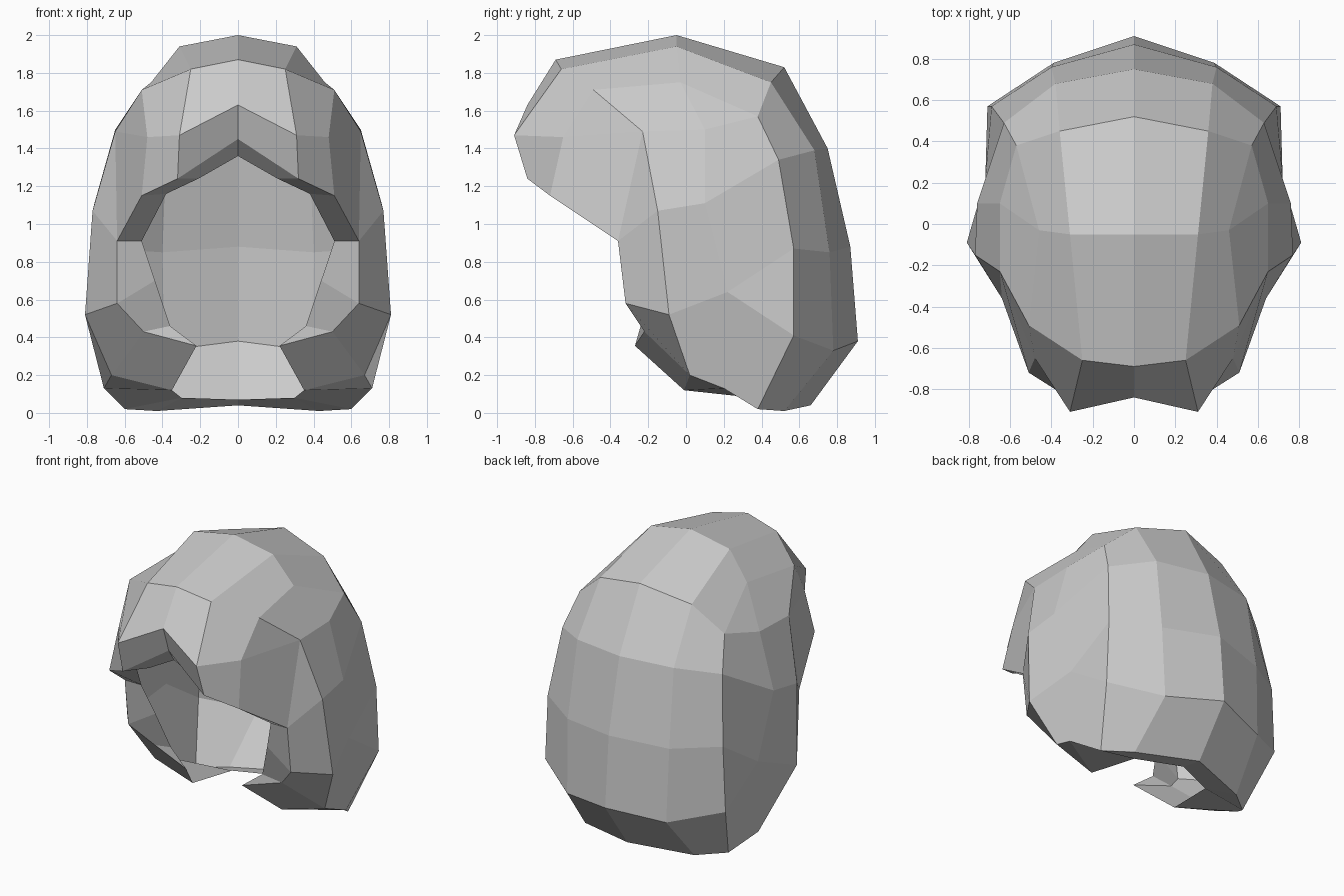
import bpy
import bmesh
from mathutils import Vector

default_cube = bpy.data.objects.get("Cube")
if default_cube:
    bpy.data.objects.remove(default_cube, do_unlink=True)


def make_material(name, colour):
    material = bpy.data.materials.new(name)
    material.use_nodes = True
    material.diffuse_color = colour
    shader = material.node_tree.nodes["Principled BSDF"]
    shader.inputs["Base Color"].default_value = colour
    shader.inputs["Roughness"].default_value = .8
    return material


def loft(mesh, first_row, second_row):
    """Bridge two rows of points; repeated points close a quad to a triangle."""
    pairs = list(zip(first_row, second_row))
    for (a, b), (d, c) in zip(pairs, pairs[1:]):
        corners = []
        for point in (a, b, c, d):
            vert = shared.get(point)
            if vert is None:
                vert = shared[point] = mesh.verts.new(point)
            if vert not in corners:
                corners.append(vert)
        if len(corners) > 2:
            mesh.faces.new(corners)


def build_half_shell(mesh):
    # Ribs running from the brim, over the crown and down the back
    centre_rib = [(0, -.78, 1.45), (0, -.84, 1.63), (0, -.69, 1.87),
                  (0, -.05, 2), (0, .52, 1.83), (0, .75, 1.4),
                  (0, .87, .88), (0, .91, .38), (0, .66, .04)]
    middle_rib = [(.32, -.84, 1.24), (.31, -.91, 1.47), (.25, -.66, 1.82),
                  (.31, -.05, 1.94), (.36, .45, 1.75), (.38, .68, 1.39),
                  (.4, .76, .85), (.39, .78, .33), (.43, .52, .01)]
    side_rib = [(.51, -.72, 1.15), (.48, -.65, 1.46), (.51, -.49, 1.71),
                (.46, -.03, 1.75), (.57, .38, 1.57), (.63, .49, 1.34),
                (.69, .57, .87), (.71, .57, .41), (.6, .38, .02)]
    loft(mesh, centre_rib, middle_rib)
    loft(mesh, middle_rib, side_rib)

    # Temple and cheek corners
    temple_front, temple_back = (.65, -.23, 1.49), (.65, .1, 1.5)
    ear_front, ear_back = (.77, -.15, 1.07), (.76, .1, 1.11)
    cheek_top, cheek_bottom = (.64, -.36, .91), (.64, -.32, .58)
    jaw_front, jaw_back = (.81, -.09, .52), (.72, .22, .64)
    hem_front, hem_back = (.67, .02, .2), (.71, .2, .13)
    strap = (.5, -.22, .43)

    # Side of the shell
    loft(mesh, side_rib, [cheek_top, temple_front, temple_front,
                          temple_back, temple_back, ear_back,
                          jaw_back, jaw_back, hem_back])
    loft(mesh, [cheek_top, temple_front, temple_back],
         [cheek_top, ear_front, ear_back])
    loft(mesh, [cheek_top, ear_front, ear_back],
         [cheek_bottom, jaw_front, jaw_back])
    loft(mesh, [cheek_bottom, jaw_front, jaw_back],
         [strap, hem_front, hem_back])

    # Rim folded inward around the face opening, jaw tips and hem
    jaw_inside, hem_inside = (.35, -.01, .12), (.3, .36, .08)
    rim_outside = [centre_rib[0], middle_rib[0], side_rib[0], cheek_top,
                   cheek_bottom, strap, strap, hem_front, hem_back,
                   side_rib[-1], middle_rib[-1], centre_rib[-1]]
    rim_inside = [(0, -.72, 1.36), (.21, -.7, 1.24), (.38, -.6, 1.16),
                  (.51, -.36, .91), (.44, -.3, .7), (.36, -.24, .46),
                  (.22, -.27, .355), jaw_inside, jaw_inside,
                  hem_inside, hem_inside, (0, .5, .07)]
    loft(mesh, rim_outside, rim_inside)


# Half of the hood, with normals facing outward
shared = {}
half = bmesh.new()
build_half_shell(half)
bmesh.ops.recalc_face_normals(half, faces=half.faces[:])
half.faces.ensure_lookup_table()
crown = max(half.faces, key=lambda face: face.calc_center_median().z)
if crown.normal.dot(Vector((0, 0, 1))) < 0:
    bmesh.ops.reverse_faces(half, faces=half.faces[:])

mesh_data = bpy.data.meshes.new("hood_shell")
half.to_mesh(mesh_data)
half.free()
hood = bpy.data.objects.new("hood_shell", mesh_data)
bpy.context.collection.objects.link(hood)
mesh_data.materials.append(make_material("plain_grey", (.6, .6, .6, 1)))

# Mirrored other half
mirror = hood.modifiers.new("Mirror", "MIRROR")
mirror.use_axis[0] = True
mirror.use_clip = True
mirror.merge_threshold = .001
